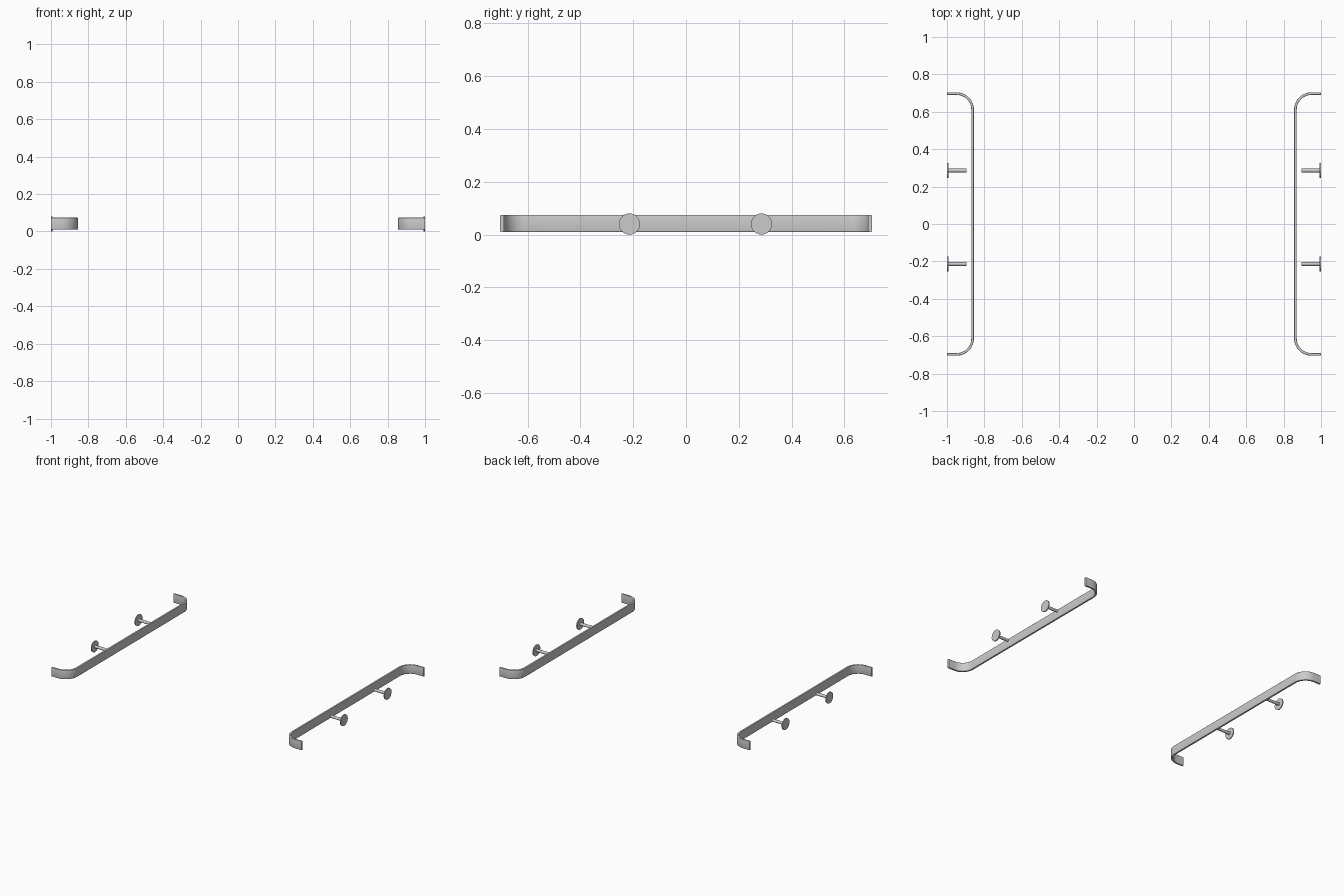
import bpy, bmesh
from math import sin, cos, pi
from mathutils import Matrix, Vector

if "Cube" in bpy.data.objects:
    bpy.data.objects.remove(bpy.data.objects["Cube"])

ZC = 0.042


def finish(bm, name):
    bmesh.ops.recalc_face_normals(bm, faces=bm.faces)
    me = bpy.data.meshes.new(name)
    bm.to_mesh(me)
    bm.free()
    ob = bpy.data.objects.new(name, me)
    bpy.context.collection.objects.link(ob)
    bpy.context.view_layer.objects.active = ob
    ob.select_set(True)
    bpy.ops.object.shade_smooth_by_angle(angle=0.6)
    ob.select_set(False)
    return ob


def rounded_profile(thick, high, r, n=3):
    pts = []
    for k, (sx, sz) in enumerate([(1, 1), (-1, 1), (-1, -1), (1, -1)]):
        for i in range(n + 1):
            a = k * pi / 2 + i * pi / 2 / n
            pts.append((sx * (thick / 2 - r) + r * cos(a),
                        sz * (high / 2 - r) + r * sin(a)))
    return pts


def rail(side, name):
    # U-shaped path: (position, outward normal), with rounded corners
    xin, yend, r, n = 0.863, 0.697, 0.085, 12
    path = [(Vector((1.0, -yend)), Vector((0, -1)))]
    for cy, start in ((-yend + r, 1.5 * pi), (yend - r, pi)):
        for i in range(n + 1):
            a = start - i * pi / 2 / n
            d = Vector((cos(a), sin(a)))
            path.append((Vector((xin + r, cy)) + d * r, d))
    path.append((Vector((1.0, yend)), Vector((0, 1))))
    bm = bmesh.new()
    rings = []
    for p, d in path:
        ring = []
        for o, z in rounded_profile(0.014, 0.065, 0.004):
            q = p + d * o
            ring.append(bm.verts.new((side * q.x, q.y, ZC + z)))
        rings.append(ring)
    for a, b in zip(rings, rings[1:]):
        for i in range(len(a)):
            j = (i + 1) % len(a)
            bm.faces.new((a[i], a[j], b[j], b[i]))
    bm.faces.new(rings[0])
    bm.faces.new(rings[-1])
    finish(bm, name)


def x_cylinder(x0, x1, y, z, r, name):
    bm = bmesh.new()
    m = Matrix.Translation(((x0 + x1) / 2, y, z)) @ Matrix.Rotation(pi / 2, 4, 'Y')
    bmesh.ops.create_cone(bm, cap_ends=True, segments=40, radius1=r, radius2=r,
                          depth=abs(x1 - x0), matrix=m)
    finish(bm, name)


for side, label in ((-1, "left"), (1, "right")):
    # Bent handrail bar
    rail(side, label + "_rail")
    # Wall brackets: round plate and short post
    for y, end in ((-0.214, "front"), (0.286, "back")):
        x_cylinder(side * 0.993, side * 1.0, y, 0.04, 0.04, f"{label}_{end}_plate")
        x_cylinder(side * 0.895, side * 0.994, y, 0.04, 0.01, f"{label}_{end}_post")
